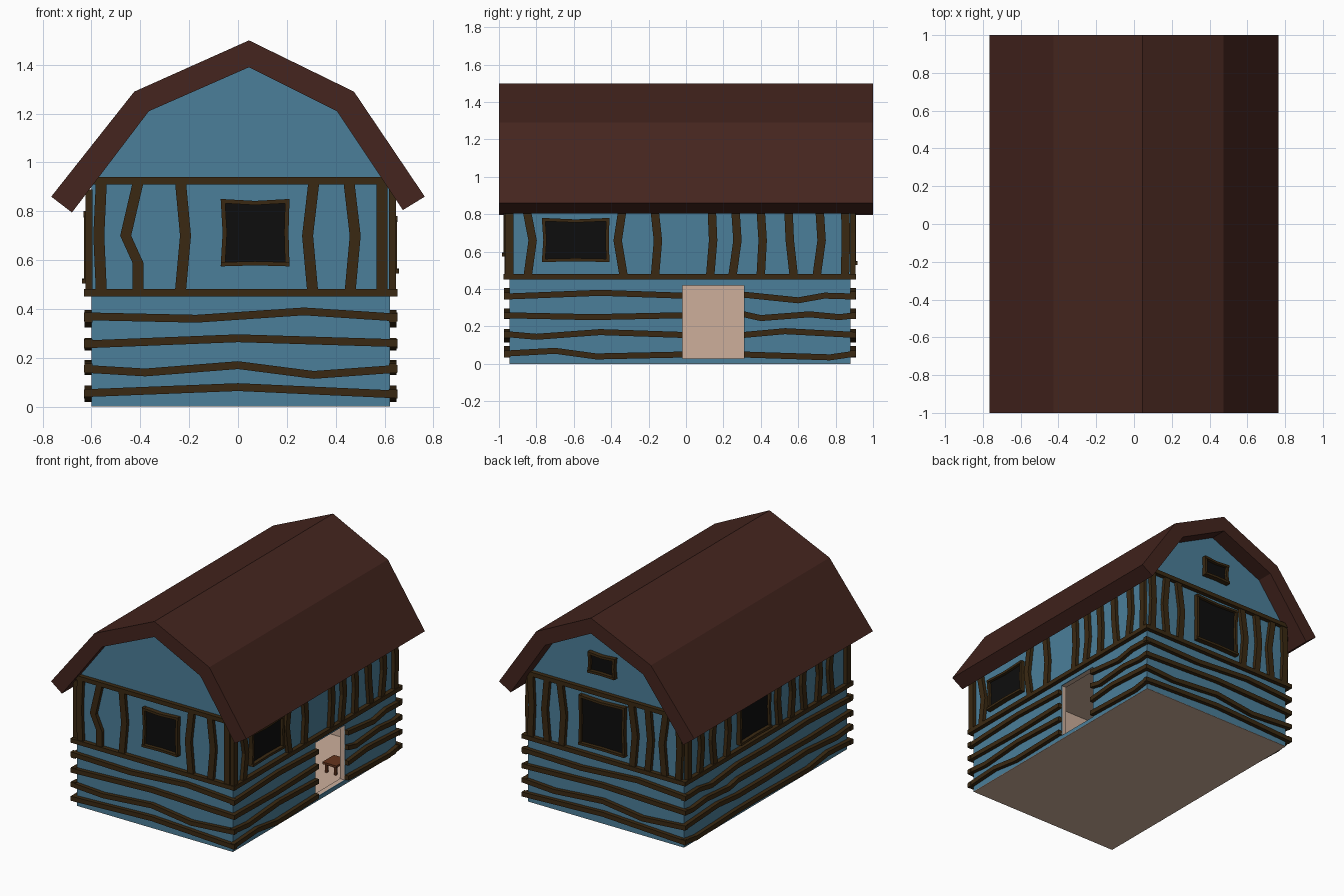
import bpy, bmesh

if "Cube" in bpy.data.objects:
    bpy.data.objects.remove(bpy.data.objects["Cube"])

def material(name, rgb):
    m = bpy.data.materials.new(name)
    m.diffuse_color = (*rgb, 1)
    m.use_nodes = True
    m.node_tree.nodes["Principled BSDF"].inputs["Base Color"].default_value = m.diffuse_color
    return m

BLUE = material("blue_plaster", (0.07, 0.21, 0.32))
WOOD = material("dark_timber", (0.042, 0.022, 0.006))
ROOF = material("roof_brown", (0.058, 0.018, 0.013))
PEACH = material("peach_lining", (0.61, 0.43, 0.33))
BLACK = material("window_black", (0.004, 0.004, 0.004))
RED = material("stool_brown", (0.13, 0.035, 0.012))

# Outer wall planes
X0, X1, Y0, Y1 = -0.60, 0.622, -0.945, 0.88
# Each wall maps (along, up, outward) to world space
WALLS = {
    "front": lambda u, v, d: (u, Y0 - d, v),
    "back": lambda u, v, d: (u, Y1 + d, v),
    "right": lambda u, v, d: (X1 + d, u, v),
    "left": lambda u, v, d: (X0 - d, u, v),
}

def prism(name, pts, wall, d0, d1, mat):
    """Extrude a flat outline on a wall from depth d0 to d1."""
    f = WALLS[wall]
    bm = bmesh.new()
    a = [bm.verts.new(f(u, v, d0)) for u, v in pts]
    b = [bm.verts.new(f(u, v, d1)) for u, v in pts]
    bm.faces.new(a)
    bm.faces.new(b[::-1])
    n = len(pts)
    for i in range(n):
        j = (i + 1) % n
        bm.faces.new((a[i], b[i], b[j], a[j]))
    bmesh.ops.recalc_face_normals(bm, faces=bm.faces)
    me = bpy.data.meshes.new(name)
    bm.to_mesh(me)
    bm.free()
    me.materials.append(mat)
    ob = bpy.data.objects.new(name, me)
    bpy.context.collection.objects.link(ob)
    return ob

def rect(u0, u1, v0, v1):
    return [(u0, v0), (u1, v0), (u1, v1), (u0, v1)]

def box(name, x0, x1, y0, y1, z0, z1, mat):
    return prism(name, rect(x0, x1, z0, z1), "front", Y0 - y0, Y0 - y1, mat)

def log(name, wall, pts, w=0.032, depth=0.028):
    """Crooked horizontal board."""
    h = w / 2
    prism(name, [(u, v - h) for u, v in pts] + [(u, v + h) for u, v in pts[::-1]],
          wall, -0.004, depth, WOOD)

def post(name, wall, pts, w=0.045, depth=0.025):
    """Crooked upright board."""
    h = w / 2
    prism(name, [(u - h, v) for u, v in pts] + [(u + h, v) for u, v in pts[::-1]],
          wall, -0.004, depth, WOOD)

def window(name, wall, u0, u1, v0, v1):
    """Black pane in a slightly bent timber frame."""
    prism(name + "_pane", rect(u0 + .01, u1 - .01, v0 + .01, v1 - .01), wall, -0.004, 0.012, BLACK)
    um, vm, b = (u0 + u1) / 2, (v0 + v1) / 2, 0.008
    post(name + "_frame_a", wall, [(u0 + .008, v0), (u0 + .008 + b, vm), (u0 + .008, v1)], .018, .03)
    post(name + "_frame_b", wall, [(u1 - .008, v0), (u1 - .008 - b / 2, vm), (u1 - .008, v1)], .018, .03)
    log(name + "_head", wall, [(u0, v1 - .008), (um, v1 - .008 - b), (u1, v1 - .008)], .017, .032)
    log(name + "_sill", wall, [(u0, v0 + .008), (um, v0 + .008 + b / 2), (u1, v0 + .008)], .017, .038)

# Gambrel roof
roof = [(-.765, .86), (-.425, 1.29), (.045, 1.5), (.475, 1.29), (.765, .86),
        (.675, .805), (.405, 1.21), (.045, 1.39), (-.365, 1.21), (-.68, .795)]
prism("roof", roof, "front", Y0 - 1.0, Y0 + 1.0, ROOF)

# Gable walls with inner lining
gable = [(X0, .002), (X1, .002), (X1, .92), (.42, 1.225), (.045, 1.41), (-.38, 1.225), (X0, .93)]
for wall in ("front", "back"):
    prism(wall + "_gable", gable, wall, -0.01, 0, BLUE)
    prism(wall + "_lining", rect(X0 + .01, X1 - .01, .004, .92), wall, -0.04, -0.01, PEACH)

# Side walls: blue skin plus lining, with a doorway on the right
D0, D1, DZ0, DZ1 = -0.02, 0.31, 0.03, 0.42
full = [(Y0 + .01, Y1 - .01, .002, .93)]
around_door = [(Y0 + .01, D0, .002, .93), (D1, Y1 - .01, .002, .93),
               (D0, D1, .002, DZ0), (D0, D1, DZ1, .93)]
for wall, panels in (("left", full), ("right", around_door)):
    for i, p in enumerate(panels):
        prism(f"{wall}_wall_{i}", rect(*p), wall, -0.006, 0, BLUE)
        prism(f"{wall}_wall_lining_{i}", rect(*p), wall, -0.04, -0.006, PEACH)
box("base", X0, X1, Y0, Y1, 0, .004, PEACH)
box("floor", X0 + .03, X1 - .03, Y0 + .03, Y1 - .03, .004, .025, PEACH)
box("ceiling", X0 + .03, X1 - .05, Y0 + .03, Y1 - .03, .9, .92, PEACH)

# Stool just inside the door
box("stool_seat", .43, .54, .33, .46, .085, .1, RED)
for x in (.45, .52):
    for y in (.35, .44):
        box("stool_leg", x - .008, x + .008, y - .008, y + .008, .025, .085, RED)

# Horizontal boards, front and back
L, R = X0 - .031, X1 + .031
front_logs = [
    [(L, .055), (0, .08), (R, .05)],
    [(L, .155), (-.38, .14), (0, .17), (.31, .13), (R, .155)],
    [(L, .255), (0, .28), (R, .26)],
    [(L, .37), (-.17, .36), (.27, .39), (R, .365)]]
for i, pts in enumerate(front_logs):
    log(f"front_log_{i}", "front", pts)
    log(f"back_log_{i}", "back", [(L + R - u, v) for u, v in pts[::-1]])

# Horizontal boards, right (split by the door) and left
F, B = Y0 - .026, Y1 + .026
right_logs = [
    ([(F, .055), (-.7, .07), (-.48, .04), (D0, .05)], [(D1, .05), (.77, .035), (B, .055)]),
    ([(F, .16), (-.8, .145), (-.46, .17), (D0, .155)], [(D1, .155), (.53, .175), (B, .155)]),
    ([(F, .26), (-.5, .25), (D0, .26)], [(D1, .265), (.4, .245), (.66, .265), (.82, .25), (B, .26)]),
    ([(F, .36), (-.46, .38), (D0, .365)], [(D1, .37), (.6, .34), (.74, .365), (B, .36)])]
for i, (a, b) in enumerate(right_logs):
    log(f"right_log_front_{i}", "right", a)
    log(f"right_log_back_{i}", "right", b)
    log(f"left_log_{i}", "left", a + b)

# Straight rails
for wall in ("front", "back"):
    log(wall + "_middle_rail", wall, [(L, .467), (R, .467)], .03, .03)
    log(wall + "_top_rail", wall, [(X0, .925), (X1 - .02, .925)], .03, .03)
for wall in ("left", "right"):
    log(wall + "_middle_rail", wall, [(F, .467), (B, .467)], .03, .03)

# Crooked posts: bottom, middle and top position along the wall
posts = {
    "front": [(-.56, -.57, -.56), (-.235, -.215, -.235), (.305, .285, .31),
              (.46, .48, .455), (.59, .59, .59)],
    "back": [(.59, .58, .59), (.46, .48, .46), (.345, .33, .36), (-.21, -.23, -.2),
             (-.33, -.35, -.33), (-.46, -.44, -.47), (-.57, -.58, -.57)],
    "right": [(-.945, -.945, -.945), (-.845, -.82, -.865), (-.335, -.365, -.33),
              (-.165, -.15, -.175), (.13, .145, .135), (.25, .275, .26), (.4, .41, .395),
              (.575, .555, .545), (.7, .725, .71), (.85, .855, .85)],
    "left": [(.85, .85, .85), (.72, .7, .72), (.56, .58, .55), (.42, .4, .42),
             (-.17, -.15, -.17), (-.3, -.32, -.29), (-.45, -.43, -.45),
             (-.6, -.62, -.6), (-.75, -.73, -.76), (-.93, -.93, -.93)]}
for wall, rows in posts.items():
    mid, top = (.7, .915) if wall in ("front", "back") else (.66, .89)
    for i, (a, b, c) in enumerate(rows):
        post(f"{wall}_post_{i}", wall, [(a, .48), (b, mid), (c, top)])
post("front_bent_post", "front", [(-.41, .48), (-.41, .59), (-.46, .7), (-.41, .915)])

# Windows
window("front_window", "front", -.07, .21, .575, .85)
window("back_window", "back", -.155, .205, .53, .88)
window("attic_window", "back", -.077, .134, 1.06, 1.205)
window("right_window", "right", -.77, -.41, .545, .78)
window("left_window", "left", -.06, .29, .505, .8)
